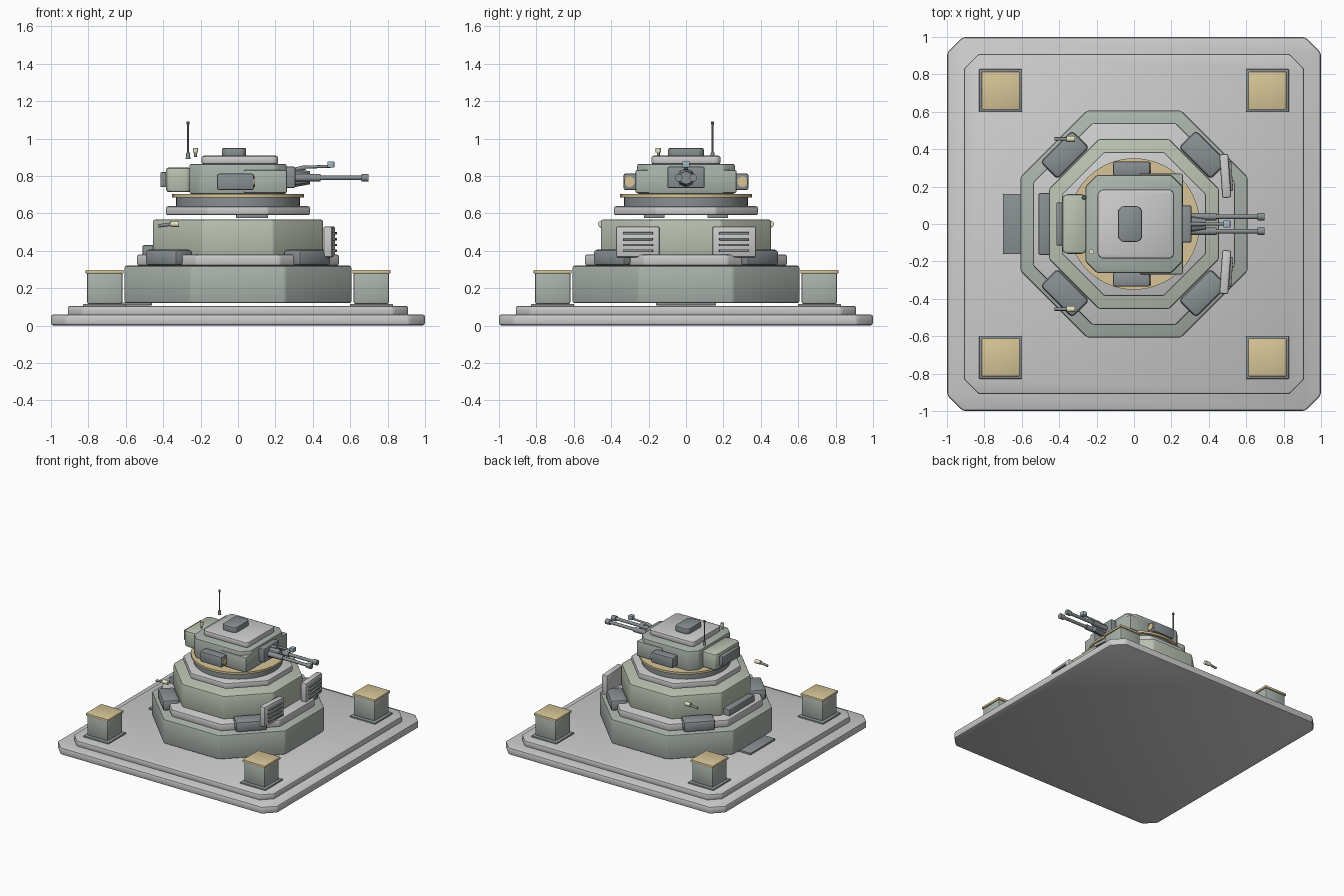
import bpy, bmesh, math
from mathutils import Vector, Matrix

if "Cube" in bpy.data.objects:
    bpy.data.objects.remove(bpy.data.objects["Cube"])


def material(name, rgb):
    m = bpy.data.materials.new(name)
    m.diffuse_color = (*rgb, 1)
    m.use_nodes = True
    m.node_tree.nodes["Principled BSDF"].inputs["Base Color"].default_value = m.diffuse_color
    return m


LIGHT = material("light_grey", (0.72, 0.72, 0.70))
GREEN = material("grey_green", (0.40, 0.45, 0.41))
PALE = material("pale_green", (0.49, 0.54, 0.44))
DARK = material("dark_grey", (0.25, 0.28, 0.29))
TAN = material("tan", (0.68, 0.56, 0.31))
CREAM = material("cream", (0.80, 0.76, 0.55))
GLASS = material("blue_glass", (0.35, 0.48, 0.55))


def finish(name, bm, mat):
    bmesh.ops.recalc_face_normals(bm, faces=bm.faces)
    me = bpy.data.meshes.new(name)
    bm.to_mesh(me)
    bm.free()
    ob = bpy.data.objects.new(name, me)
    me.materials.append(mat)
    bpy.context.collection.objects.link(ob)
    bpy.ops.object.select_all(action='DESELECT')
    ob.select_set(True)
    bpy.context.view_layer.objects.active = ob
    bpy.ops.object.shade_smooth_by_angle(angle=math.radians(35))
    return ob


def prism(name, pts, z0, z1, mat, bevel=0.0, move=(0, 0), turn=0.0):
    """Extrude a plan outline from z0 to z1, rounding all its edges."""
    bm = bmesh.new()
    f = bm.faces.new([bm.verts.new((x, y, z0)) for x, y in pts])
    r = bmesh.ops.extrude_face_region(bm, geom=[f])
    verts = [v for v in r["geom"] if isinstance(v, bmesh.types.BMVert)]
    bmesh.ops.translate(bm, verts=verts, vec=(0, 0, z1 - z0))
    if bevel:
        bmesh.ops.bevel(bm, geom=bm.edges[:], offset=bevel, segments=2,
                        profile=0.5, affect='EDGES', clamp_overlap=True)
    bm.transform(Matrix.Translation((*move, 0)) @ Matrix.Rotation(turn, 4, 'Z'))
    return finish(name, bm, mat)


def rect(hx, hy, c=0.0):
    """Rectangle outline with optional corner chamfer."""
    if not c:
        return [(-hx, -hy), (hx, -hy), (hx, hy), (-hx, hy)]
    return [(-hx + c, -hy), (hx - c, -hy), (hx, -hy + c), (hx, hy - c),
            (hx - c, hy), (-hx + c, hy), (-hx, hy - c), (-hx, -hy + c)]


def octagon(apothem):
    return rect(apothem, apothem, apothem * (2 - math.sqrt(2)))


def box(name, x, y, z, mat, bevel=0.006, chamfer=0.0):
    """Box from (min, max) ranges on each axis."""
    return prism(name, rect((x[1] - x[0]) / 2, (y[1] - y[0]) / 2, chamfer),
                 z[0], z[1], mat, bevel,
                 ((x[0] + x[1]) / 2, (y[0] + y[1]) / 2))


def rod(name, a, b, r, mat, sides=12, r2=None):
    a, b = Vector(a), Vector(b)
    d = b - a
    bm = bmesh.new()
    bmesh.ops.create_cone(bm, cap_ends=True, segments=sides, radius1=r,
                          radius2=r if r2 is None else r2, depth=d.length)
    bm.transform(Matrix.Translation((a + b) / 2) @
                 d.to_track_quat('Z', 'Y').to_matrix().to_4x4())
    return finish(name, bm, mat)


# foundation slabs
prism("foundation_slab", rect(1.0, 1.0, 0.085), 0, 0.06, LIGHT, 0.015)
prism("upper_slab", rect(0.91, 0.91, 0.08), 0.055, 0.105, LIGHT, 0.012)

# corner posts
for sx in (-1, 1):
    for sy in (-1, 1):
        p = (0.713 * sx, 0.713 * sy)
        prism("post_foot", rect(0.115, 0.115), 0.10, 0.116, DARK, 0.004, p)
        prism("post_body", rect(0.095, 0.095), 0.115, 0.285, GREEN, 0.012, p)
        prism("post_cap", rect(0.102, 0.102), 0.278, 0.298, TAN, 0.005, p)

# stepped octagonal bunker
prism("lower_tier", octagon(0.607), 0.12, 0.32, GREEN, 0.012)
prism("middle_trim", octagon(0.54), 0.32, 0.38, LIGHT, 0.012)
prism("upper_tier", octagon(0.455), 0.375, 0.567, PALE, 0.012)
prism("top_trim", octagon(0.385), 0.59, 0.638, LIGHT, 0.01)
box("rear_step", (-0.70, -0.46), (-0.16, 0.16), (0.108, 0.124), DARK, 0.003)
box("rear_door", (-0.51, -0.45), (-0.165, 0.165), (0.33, 0.43), DARK)
for s in (-1, 1):
    y = 0.17 * s
    box("top_spacer", (-0.01, 0.16), (y - 0.055, y + 0.055), (0.575, 0.595),
        DARK, 0.003)

# corner armour blocks
for sx in (-1, 1):
    for sy in (-1, 1):
        prism("corner_block", rect(0.12, 0.065), 0.32, 0.407, DARK, 0.02,
              (0.37 * sx, 0.37 * sy), -sx * sy * math.pi / 4)

# louvred vents on the gun side, and lamps at the rear corners
for s in (-1, 1):
    c, t = (0.488, 0.257 * s), math.radians(4) * s
    prism("vent_panel", rect(0.024, 0.117), 0.365, 0.53, LIGHT, 0.01, c, t)
    for i in range(4):
        z = 0.40 + 0.031 * i
        prism("vent_slat", rect(0.011, 0.08), z - 0.006, z + 0.006, DARK, 0.002,
              (c[0] + 0.026, c[1]), t)
    y = 0.455 * s
    rod("lamp_stem", (-0.425, y, 0.533), (-0.35, y, 0.543), 0.009, DARK)
    rod("lamp_head", (-0.362, y, 0.543), (-0.315, y, 0.543), 0.016, CREAM)

# turret ring
rod("turret_ring", (0, 0, 0.636), (0, 0, 0.688), 0.332, DARK, 40)
rod("ring_band", (0, 0, 0.686), (0, 0, 0.703), 0.352, TAN, 40)

# turret
box("turret_body", (-0.26, 0.26), (-0.262, 0.262), (0.703, 0.865), GREEN, 0.012, 0.06)
box("turret_front_armour", (0.03, 0.262), (-0.27, 0.27), (0.708, 0.832), GREEN, 0.01)
box("turret_bustle", (-0.385, -0.25), (-0.16, 0.16), (0.713, 0.845), PALE, 0.015, 0.02)
box("bustle_plate", (-0.415, -0.38), (-0.115, 0.115), (0.74, 0.82), DARK)
box("turret_roof", (-0.195, 0.215), (-0.185, 0.185), (0.862, 0.908), LIGHT, 0.012, 0.02)
box("roof_hatch", (-0.085, 0.043), (-0.095, 0.095), (0.90, 0.95), DARK, 0.008, 0.02)
for s in (-1, 1):
    y = 0.297 * s
    box("side_pod", (-0.112, 0.085), (y - 0.037, y + 0.037), (0.725, 0.812), DARK, 0.01)
    rod("pod_lamp", (0.08, 0.302 * s, 0.769), (0.092, 0.302 * s, 0.769), 0.028, TAN, 16)

# twin guns
box("mantlet", (0.25, 0.308), (-0.10, 0.10), (0.735, 0.85), DARK, 0.01)
rod("gun_hub", (0.30, 0, 0.79), (0.385, 0, 0.79), 0.05, DARK, 8, 0.035)
for s in (-1, 1):
    y = 0.039 * s
    rod("barrel_sleeve", (0.30, y, 0.79), (0.44, y, 0.79), 0.02, DARK)
    rod("barrel", (0.42, y, 0.79), (0.68, y, 0.79), 0.0125, DARK)
    rod("muzzle", (0.66, y, 0.79), (0.697, y, 0.79), 0.021, DARK)

# gun sight
rod("sight_post", (0.30, 0, 0.832), (0.36, 0, 0.846), 0.012, DARK)
rod("sight_arm", (0.34, 0, 0.846), (0.50, 0, 0.852), 0.008, DARK)
box("sight_head", (0.478, 0.515), (-0.02, 0.02), (0.845, 0.878), GLASS, 0.004)

# roof antenna and small marker lamp
rod("antenna_base", (-0.267, 0.142, 0.89), (-0.267, 0.142, 0.925), 0.013, DARK, 12, 0.009)
rod("antenna", (-0.267, 0.142, 0.92), (-0.267, 0.142, 1.08), 0.005, DARK, 8)
rod("antenna_tip", (-0.267, 0.142, 1.075), (-0.267, 0.142, 1.092), 0.008, DARK, 8)
rod("marker_stem", (-0.227, -0.148, 0.90), (-0.227, -0.148, 0.93), 0.008, DARK)
rod("marker_lamp", (-0.227, -0.148, 0.925), (-0.227, -0.148, 0.95), 0.014, CREAM)
